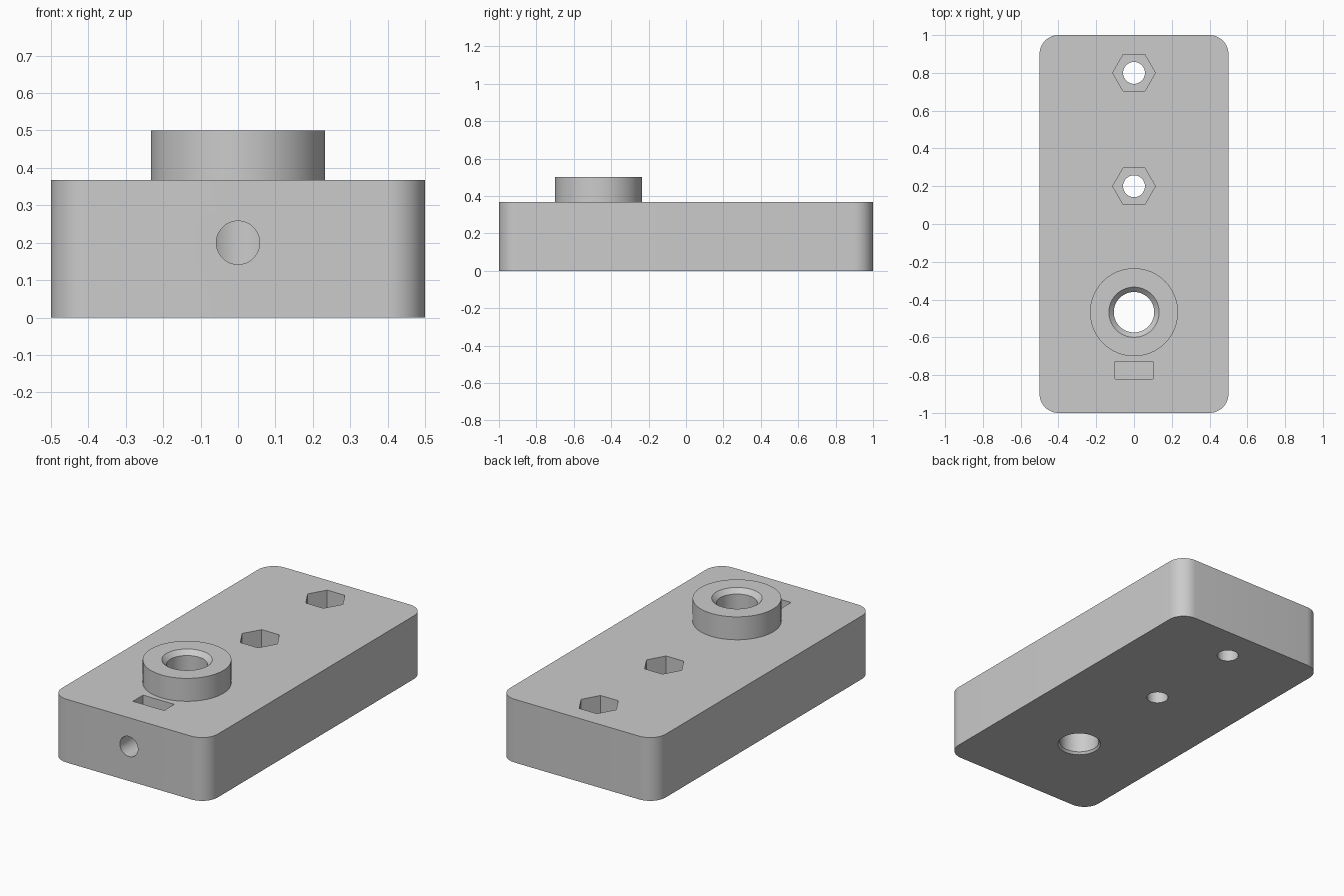
import bpy, bmesh, math
from mathutils import Matrix

default = bpy.data.objects.get("Cube")
if default:
    bpy.data.objects.remove(default, do_unlink=True)

HEIGHT, TOP = 0.367, 0.5
BORE_Y, BORE_R = -0.467, 0.107

grey = bpy.data.materials.new("plain grey")
grey.use_nodes = True
colour = (0.6, 0.6, 0.6, 1)
grey.diffuse_color = colour
grey.node_tree.nodes["Principled BSDF"].inputs["Base Color"].default_value = colour


def make_object(name, bm):
    bmesh.ops.recalc_face_normals(bm, faces=bm.faces)
    mesh = bpy.data.meshes.new(name)
    bm.to_mesh(mesh)
    bm.free()
    mesh.materials.append(grey)
    obj = bpy.data.objects.new(name, mesh)
    bpy.context.collection.objects.link(obj)
    return obj


def box(name, x0, x1, y0, y1, z0, z1, radius=0):
    bm = bmesh.new()
    bmesh.ops.create_cube(bm, size=1)
    for v in bm.verts:
        v.co = (x1 if v.co.x > 0 else x0, y1 if v.co.y > 0 else y0, z1 if v.co.z > 0 else z0)
    if radius:
        upright = [e for e in bm.edges if abs(e.verts[0].co.z - e.verts[1].co.z) > 0.1]
        bmesh.ops.bevel(bm, geom=upright, offset=radius, segments=12, profile=0.5, affect='EDGES')
    return make_object(name, bm)


def turned(name, profile, y, sides=64):
    """Solid of revolution around z from (radius, z) pairs, bottom to top."""
    bm = bmesh.new()
    rings = []
    for r, z in profile:
        angles = [2 * math.pi * i / sides for i in range(sides)]
        rings.append([bm.verts.new((r * math.cos(a), y + r * math.sin(a), z)) for a in angles])
    for low, high in zip(rings, rings[1:]):
        for i in range(sides):
            j = (i + 1) % sides
            bm.faces.new((low[i], low[j], high[j], high[i]))
    bm.faces.new(rings[0])
    bm.faces.new(rings[-1])
    return make_object(name, bm)


def combine(target, other, operation):
    mod = target.modifiers.new(operation.lower(), 'BOOLEAN')
    mod.operation, mod.solver, mod.object = operation, 'EXACT', other
    bpy.context.view_layer.objects.active = target
    bpy.ops.object.modifier_apply(modifier=mod.name)
    bpy.data.objects.remove(other, do_unlink=True)


# Rounded block with the raised round boss
block = box("mounting_block", -0.5, 0.5, -1, 1, 0, HEIGHT, 0.1)
boss = turned("boss", [(0.233, 0.2), (0.233, TOP)], BORE_Y)
combine(block, boss, 'UNION')

# Main bore, chamfered at both ends
bore = turned("bore", [(0.124, -0.02), (0.104 + 0.013, 0), (BORE_R, 0.013),
                       (BORE_R, TOP - 0.026), (0.133, TOP), (0.153, TOP + 0.02)], BORE_Y)
combine(block, bore, 'DIFFERENCE')

# Screw holes with hexagonal nut pockets
for y in (0.2, 0.8):
    combine(block, turned("screw_hole", [(0.058, -0.1), (0.058, 0.6)], y, 48), 'DIFFERENCE')
    combine(block, turned("nut_pocket", [(0.113, 0.18), (0.113, 0.6)], y, 6), 'DIFFERENCE')

# Clamp screw hole from the front into the bore, and its nut slot
clamp = turned("clamp_hole", [(0.058, 0), (0.058, 0.6)], 0, 48)
clamp.data.transform(Matrix.Translation((0, BORE_Y, 0.2)) @ Matrix.Rotation(math.pi / 2, 4, 'X'))
combine(block, clamp, 'DIFFERENCE')
combine(block, box("nut_slot", -0.1, 0.1, -0.82, -0.727, 0.1, 0.6), 'DIFFERENCE')

# Smooth round walls, keep sharp edges
bpy.ops.object.select_all(action='DESELECT')
block.select_set(True)
bpy.context.view_layer.objects.active = block
bpy.ops.object.shade_smooth_by_angle(angle=math.radians(30))
